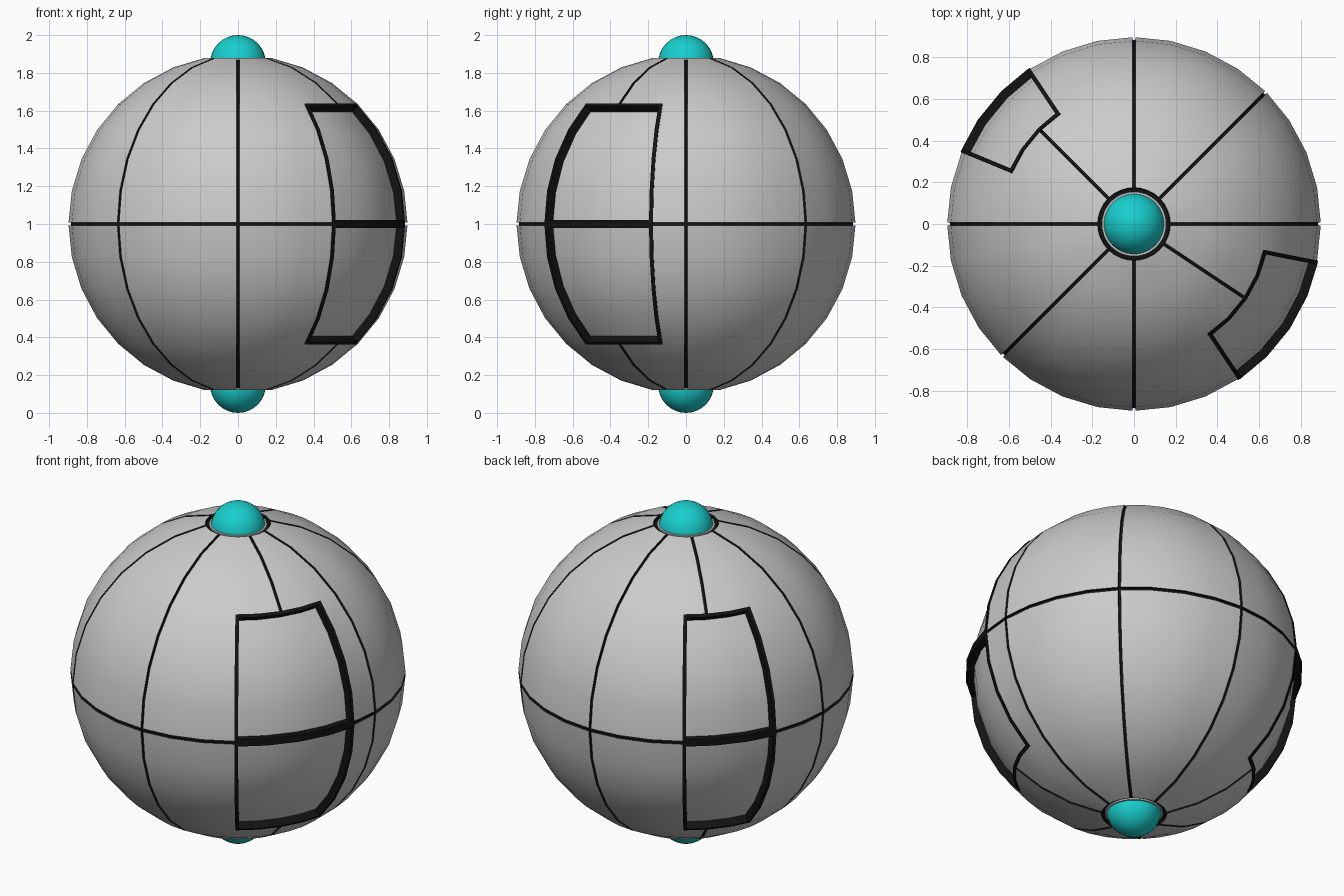
import bpy, bmesh, math
from mathutils import Vector

if "Cube" in bpy.data.objects:
    bpy.data.objects.remove(bpy.data.objects["Cube"])

R, STEP = 0.897, 11.25          # ball radius, facet angle (32 sides)
POLE = 78.75                    # latitude where the pole openings begin
SEAMS = [-90, -33.75, 0, 45, 90, 135, 180, 225, 270]
HATCHES = {"front_hatch": (-56.25, -11.25), "back_hatch": (123.75, 157.5)}


def material(name, rgb):
    m = bpy.data.materials.new(name)
    m.diffuse_color = (*rgb, 1)
    m.use_nodes = True
    m.node_tree.nodes["Principled BSDF"].inputs["Base Color"].default_value = m.diffuse_color
    return m


black = material("black", (0.006, 0.006, 0.006))
teal = material("teal", (0.01, 0.62, 0.62))


def on_ball(lon, lat, r):
    a, b = math.radians(lon), math.radians(lat)
    return Vector((r * math.cos(b) * math.cos(a), r * math.cos(b) * math.sin(a), 1 + r * math.sin(b)))


def grid(lon0, lon1, lat0, lat1, r, side=0, low=0, high=0):
    """Rows of points on the ball; border moved inwards by the given widths."""
    n, m = round((lon1 - lon0) / STEP), round((lat1 - lat0) / STEP)
    rows = []
    for j in range(m + 1):
        lat = lat0 + j * STEP
        lat += math.degrees(low / R) * (j == 0) - math.degrees(high / R) * (j == m)
        d = math.degrees(side / (R * math.cos(math.radians(lat))))
        rows.append([on_ball(lon0 + i * STEP + d * (i == 0) - d * (i == n), lat, r)
                     for i in range(n + 1)])
    return rows


def in_hatch(p):
    lon = math.degrees(math.atan2(p.y, p.x))
    lat = math.degrees(math.asin((p.z - 1) / p_len(p)))
    return abs(lat) < 45 and any(a < lon < b for a, b in HATCHES.values())


def p_len(p):
    return (p - Vector((0, 0, 1))).length


def add_grid(bm, rows, cut=False):
    v = [[bm.verts.new(p) for p in row] for row in rows]
    for j in range(len(v) - 1):
        for i in range(len(v[0]) - 1):
            f = bm.faces.new((v[j][i], v[j][i + 1], v[j + 1][i + 1], v[j + 1][i]))
            if cut and in_hatch(f.calc_center_median()):
                bm.faces.remove(f)
    for vert in [x for x in bm.verts if not x.link_faces]:
        bm.verts.remove(vert)


def border(rows):
    """Closed loop of points around a grid."""
    return (rows[0] + [r[-1] for r in rows[1:-1]] + rows[-1][::-1]
            + [r[0] for r in rows[-2:0:-1]])


def finish(bm, name, mats=(), rim=0):
    me = bpy.data.meshes.new(name)
    bm.to_mesh(me)
    bm.free()
    ob = bpy.data.objects.new(name, me)
    bpy.context.collection.objects.link(ob)
    for m in mats:
        me.materials.append(m)
    bpy.ops.object.select_all(action='DESELECT')
    bpy.context.view_layer.objects.active = ob
    ob.select_set(True)
    if rim:
        mod = ob.modifiers.new("thickness", 'SOLIDIFY')
        mod.thickness, mod.offset, mod.material_offset_rim = rim, -1, 1
        bpy.ops.object.modifier_apply(modifier=mod.name)
    bpy.ops.object.shade_smooth_by_angle(angle=math.radians(30))
    return ob


# Outer shell: sixteen curved panels with narrow gaps between them
bm = bmesh.new()
for a, b in zip(SEAMS, SEAMS[1:]):
    add_grid(bm, grid(a, b, 0, POLE, R, side=0.007, low=0.009), cut=True)
    add_grid(bm, grid(a, b, -POLE, 0, R, side=0.007, high=0.009), cut=True)
finish(bm, "shell_panels", (None, black), rim=0.015)

# Dark core seen through the gaps, open behind the hatches
bm = bmesh.new()
add_grid(bm, grid(-90, 270, -POLE, POLE, R - 0.012), cut=True)
bmesh.ops.remove_doubles(bm, verts=bm.verts, dist=1e-4)
for s in (-1, 1):
    ring = [on_ball(i * STEP, s * POLE, R - 0.012) for i in range(32)]
    bm.faces.new([bm.verts.new(p) for p in ring[::s]])
finish(bm, "dark_core", (black,))

# Recessed hatches: black frame and walls, grey floor, upper and lower halves
for name, (a, b) in HATCHES.items():
    frame, floor = bmesh.new(), bmesh.new()
    for lat0, lat1 in ((0, 45), (-45, 0)):
        inset = dict(side=0.02, low=0.02, high=0.02)
        loops = [border(grid(a, b, lat0, lat1, R - 0.04)),
                 border(grid(a, b, lat0, lat1, R + 0.005)),
                 border(grid(a, b, lat0, lat1, R + 0.005, **inset)),
                 border(grid(a, b, lat0, lat1, R - 0.04, **inset))]
        vs = [[frame.verts.new(p) for p in loop] for loop in loops]
        n = len(vs[0])
        for k in range(3):
            for i in range(n):
                j = (i + 1) % n
                frame.faces.new((vs[k][i], vs[k][j], vs[k + 1][j], vs[k + 1][i]))
        add_grid(floor, grid(a, b, lat0, lat1, R - 0.038, **inset))
    finish(frame, name + "_frame", (black,))
    finish(floor, name + "_floor")

# Pole fittings: grey seat disc and teal dome at top and bottom
for s, end in ((1, "top"), (-1, "bottom")):
    bm = bmesh.new()
    bmesh.ops.create_cone(bm, cap_ends=True, segments=32, radius1=0.155, radius2=0.155, depth=0.02)
    finish(bm, end + "_seat").location.z = 1 + s * 0.866
    bm = bmesh.new()
    bmesh.ops.create_uvsphere(bm, u_segments=32, v_segments=16, radius=0.147)
    finish(bm, end + "_dome", (teal,)).location.z = 1 + s * 0.853
